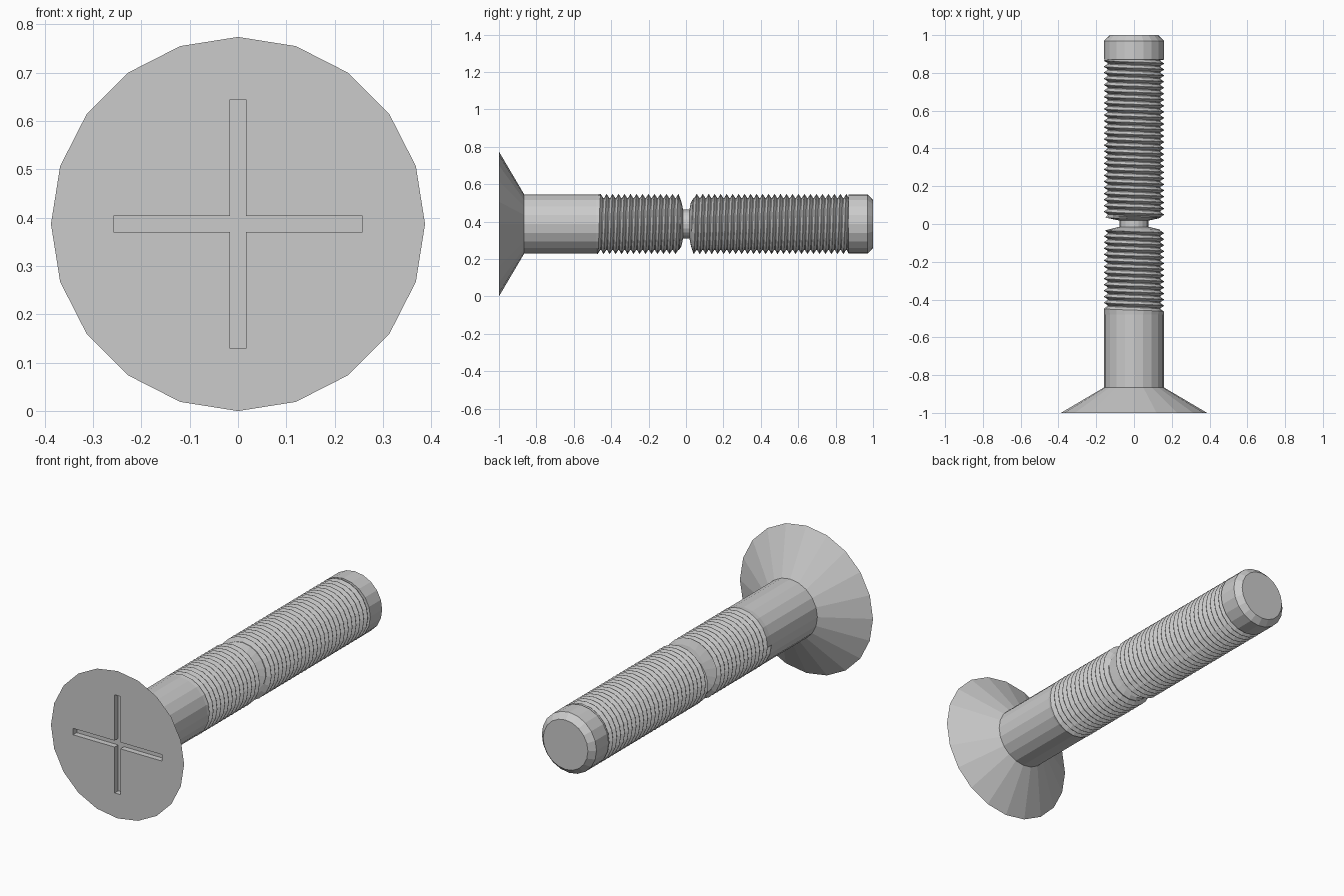
import bpy, bmesh, math

if "Cube" in bpy.data.objects:
    bpy.data.objects.remove(bpy.data.objects["Cube"])

N = 20            # sides of every round part
CZ = 0.387        # height of the screw axis
R, ROOT, NECK = 0.158, 0.139, 0.077
PITCH = 0.032


def sweep(name, column, extra=None):
    """Revolve around the y axis; column(k) gives the (y, r) profile at step k."""
    bm = bmesh.new()
    cols = []
    for k in range(N + 1):
        a = math.pi + 2 * math.pi * k / N
        cols.append([bm.verts.new((r * math.cos(a), y, CZ + r * math.sin(a)))
                     for y, r in column(k)])
    for c, d in zip(cols, cols[1:]):
        for i in range(len(c) - 1):
            bm.faces.new((c[i], c[i + 1], d[i + 1], d[i]))
    if extra:
        bm.faces.new([cols[0][i] for i in extra])
    bmesh.ops.remove_doubles(bm, verts=bm.verts, dist=1e-5)
    bmesh.ops.dissolve_degenerate(bm, edges=bm.edges, dist=1e-5)
    me = bpy.data.meshes.new(name)
    bm.to_mesh(me)
    bm.free()
    ob = bpy.data.objects.new(name, me)
    bpy.context.collection.objects.link(ob)
    return ob


def lathe(name, profile):
    return sweep(name, lambda k: profile)


def helix(start, turns, shift):
    """Thread profile: flat crest, V groove with a narrow flat root."""
    pts = []
    for t in range(turns):
        for f, r in ((0, R + 0.002), (0.43, ROOT), (0.57, ROOT), (0.95, R + 0.002)):
            pts.append((start + PITCH * (t + f + shift), r))
    return pts


def neck_limit(y, y_neck, y_full):
    """Cone that runs the thread down into the neck."""
    t = (y - y_neck) / (y_full - y_neck)
    return NECK + max(0, min(1, t)) * (R + 0.002 - NECK)


# Countersunk head
head = lathe("head", [(-1, 0), (-1, 0.387), (-0.865, R), (-0.865, 0)])

# Cross-shaped slot cut into the head
w, l = 0.017, 0.258
quarter = [(l, -w), (l, w), (w, w)]
bm = bmesh.new()
ring = []
for q in range(4):
    c, s = round(math.cos(q * math.pi / 2)), round(math.sin(q * math.pi / 2))
    ring += [bm.verts.new((x * c - z * s, -1.05, CZ + x * s + z * c)) for x, z in quarter]
face = bm.faces.new(ring)
ext = bmesh.ops.extrude_face_region(bm, geom=[face])
bmesh.ops.translate(bm, vec=(0, 0.08, 0),
                    verts=[v for v in ext["geom"] if isinstance(v, bmesh.types.BMVert)])
bmesh.ops.recalc_face_normals(bm, faces=bm.faces)
me = bpy.data.meshes.new("slot_cutter")
bm.to_mesh(me)
bm.free()
cutter = bpy.data.objects.new("slot_cutter", me)
bpy.context.collection.objects.link(cutter)
cutter.hide_render = True
mod = head.modifiers.new("slot", "BOOLEAN")
mod.operation, mod.solver, mod.object = "DIFFERENCE", "EXACT", cutter
bpy.context.view_layer.objects.active = head
bpy.ops.object.modifier_apply(modifier=mod.name)
bpy.data.objects.remove(cutter)

# Plain shank
lathe("shank", [(-0.865, R), (-0.48, R)])


# Lower thread, starting with a helical step on the shank
def lower(k):
    pts = [(-0.48, R)]
    for y, r in helix(-0.48, 16, k / N):
        y = min(y, -0.015)
        pts.append((y, min(r, neck_limit(y, -0.015, -0.035))))
    return pts


sweep("lower_thread", lower, extra=(1, 2, 3, 4))

# Narrow neck between the two threads
lathe("neck", [(-0.016, NECK), (0.019, NECK)])


# Upper thread
def upper(k):
    pts = []
    for y, r in helix(-0.03, 30, k / N):
        y = max(0.018, min(y, 0.87))
        pts.append((y, min(r, neck_limit(y, 0.018, 0.036))))
    return pts


sweep("upper_thread", upper)

# Chamfered plain tip
lathe("tip", [(0.87, ROOT), (0.87, R + 0.001), (0.97, R + 0.001), (1, 0.13), (1, 0)])
